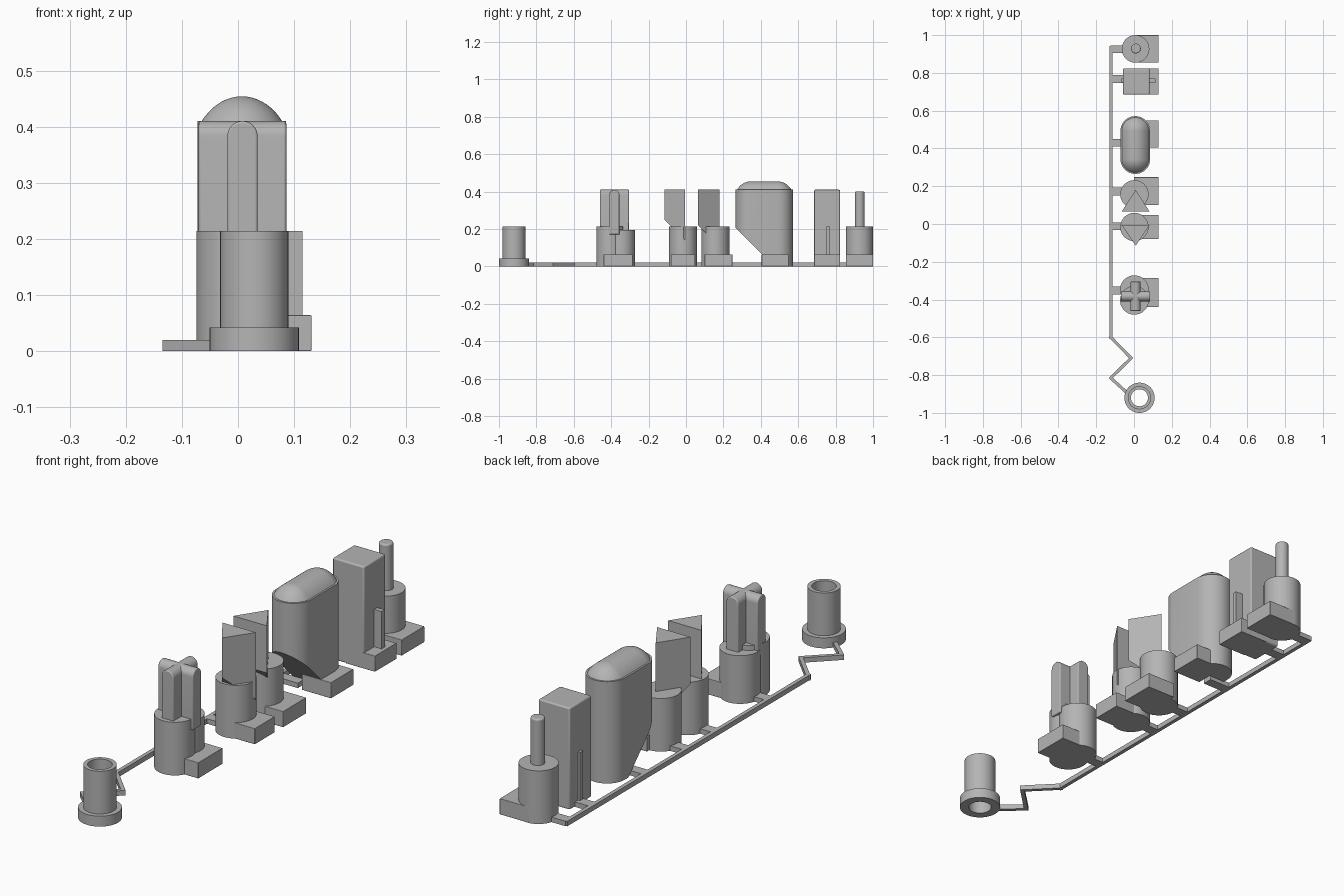
import bpy, bmesh, math
from mathutils import Vector

cube = bpy.data.objects.get("Cube")
if cube:
    bpy.data.objects.remove(cube, do_unlink=True)

grey = bpy.data.materials.new("plain_grey")
grey.use_nodes = True
colour = (0.46, 0.46, 0.46, 1)
grey.diffuse_color = colour
grey.node_tree.nodes["Principled BSDF"].inputs["Base Color"].default_value = colour


def finish(name, bm, bevel=0, smooth=True):
    bmesh.ops.recalc_face_normals(bm, faces=bm.faces)
    mesh = bpy.data.meshes.new(name)
    bm.to_mesh(mesh)
    bm.free()
    mesh.materials.append(grey)
    ob = bpy.data.objects.new(name, mesh)
    bpy.context.collection.objects.link(ob)
    if bevel:
        mod = ob.modifiers.new("soft_edges", 'BEVEL')
        mod.width, mod.segments, mod.limit_method = bevel, 3, 'ANGLE'
    if smooth:
        bpy.ops.object.select_all(action='DESELECT')
        ob.select_set(True)
        bpy.context.view_layer.objects.active = ob
        bpy.ops.object.shade_smooth_by_angle(angle=math.radians(35))
    return ob


def loft(rings, cap=True):
    """Skin a list of equal-length closed rings."""
    bm = bmesh.new()
    loops = [[bm.verts.new(p) for p in ring] for ring in rings]
    n = len(loops[0])
    for a, b in zip(loops, loops[1:]):
        for i in range(n):
            j = (i + 1) % n
            bm.faces.new((a[i], a[j], b[j], b[i]))
    if cap:
        bm.faces.new(loops[0])
        bm.faces.new(loops[-1])
    return bm


def prism(outline, z0, z1):
    return loft([[(x, y, z) for x, y in outline] for z in (z0, z1)])


def box(name, x0, x1, y0, y1, z0, z1, bevel=0):
    return finish(name, prism([(x0, y0), (x1, y0), (x1, y1), (x0, y1)], z0, z1), bevel)


def stadium(x, y, r, half=0, n=48):
    """Circle, or capsule outline stretched along y."""
    pts = []
    for i in range(n):
        a = math.tau * (i + 0.5) / n
        s = math.sin(a)
        pts.append((x + r * math.cos(a), y + r * s + math.copysign(half, s)))
    return pts


def cylinder(name, x, y, r, z0, z1, bevel=0):
    return finish(name, prism(stadium(x, y, r), z0, z1), bevel)


def cut(bm, point, normal):
    """Slice away the side the normal points to and cap the opening."""
    res = bmesh.ops.bisect_plane(bm, geom=bm.verts[:] + bm.edges[:] + bm.faces[:],
                                 plane_co=point, plane_no=normal, clear_outer=True)
    edges = [e for e in res["geom_cut"] if isinstance(e, bmesh.types.BMEdge)]
    bmesh.ops.edgeloop_fill(bm, edges=edges)


# Long connecting rail with a zigzag end
RAIL = 0.02
box("rail", -0.131, -0.115, -0.61, 0.943, 0, RAIL)
path = [Vector(p) for p in [(-0.123, -0.6), (-0.015, -0.71), (-0.123, -0.815), (-0.03, -0.9)]]
for k, (a, b) in enumerate(zip(path, path[1:])):
    d = (b - a).normalized() * 0.008
    side = Vector((-d.y, d.x))
    outline = [a - d + side, a - d - side, b + d - side, b + d + side]
    finish(f"zigzag_rail_{k + 1}", prism(outline, 0, RAIL))

# Tabs from the rail and foot blocks under each piece
stations = {"pin": (0.925, 0.855, 1.0), "box": (0.768, 0.685, 0.823),
            "capsule": (0.43, 0.405, 0.548), "rear_wedge": (0.172, 0.1, 0.248),
            "front_wedge": (-0.012, -0.08, 0.048), "cross": (-0.352, -0.44, -0.285)}
for name, (tab, y0, y1) in stations.items():
    box(name + "_tab", -0.125, -0.02, tab - 0.021, tab + 0.021, 0, RAIL)
    box(name + "_foot", 0, 0.131, y0, y1, 0, 0.064, 0.002)

# Hollow flanged cup
profile = [(0.045, 0), (0.08, 0), (0.08, 0.042), (0.061, 0.042), (0.061, 0.214), (0.045, 0.214), (0.045, 0)]
bm = loft([[(x, y, z) for x, y in stadium(0.029, -0.92, r)] for r, z in profile], cap=False)
bmesh.ops.remove_doubles(bm, verts=bm.verts, dist=0.0001)
finish("cup", bm)

# Round post with a thin pin
cylinder("pin_body", 0.008, 0.927, 0.073, 0, 0.214)
cylinder("pin", 0.01, 0.929, 0.026, 0.2, 0.4, 0.006)

# Square tower with a thin rib on both sides
box("tower", -0.058, 0.082, 0.685, 0.823, 0, 0.41, 0.006)
box("tower_rib", -0.067, 0.115, 0.75, 0.77, 0, 0.214)

# Capsule-shaped tower with an undercut front and domed top
CX, CY, R, HALF = 0.007, 0.418, 0.079, 0.074
bm = prism(stadium(CX, CY, R, HALF), 0, 0.41)
cut(bm, (0, 0.265, 0.205), (0, -1, -1))
finish("capsule_body", bm)
rings = []
for i in range(10):
    t = math.radians(38 + 51.5 * i / 9)
    r = (R - 0.006) * math.cos(t) / math.cos(math.radians(38))
    rise = (math.sin(t) - math.sin(math.radians(38))) / (1 - math.sin(math.radians(38)))
    rings.append([(x, y, 0.408 + 0.046 * rise) for x, y in stadium(CX, CY, r, HALF)])
finish("capsule_dome", loft(rings))

# Two round posts carrying triangular prisms with slanted undersides
wedges = [("rear", 0.157, [(-0.066, 0.065), (0.083, 0.065), (0.009, 0.18)], 0.22),
          ("front", -0.016, [(-0.066, -0.005), (0.009, -0.115), (0.083, -0.005)], 0.25)]
for name, y, outline, low in wedges:
    cylinder(name + "_wedge_body", 0.002, y, 0.075, 0, 0.214)
    bm = prism(outline, 0.12, 0.41)
    cut(bm, (0, min(p[1] for p in outline), low), (0, -1, -1))
    finish(name + "_wedge", bm, smooth=False)

# Double round post with a round-topped cross
cylinder("cross_body_front", 0.002, -0.404, 0.076, 0, 0.214)
cylinder("cross_body_back", 0.002, -0.348, 0.076, 0, 0.194)
W, L, TOP = 0.027, 0.078, 0.41
arch = [(-W, 0.17)] + [(-W * math.cos(math.pi * i / 16), TOP - W + W * math.sin(math.pi * i / 16))
                       for i in range(17)] + [(W, 0.17)]
for name, along_x in (("cross_arm_side", True), ("cross_arm_long", False)):
    ends = []
    for e in (-L, L):
        ends.append([(0.008 + (e if along_x else u), -0.383 + (u if along_x else e), z) for u, z in arch])
    finish(name, loft(ends), 0.004)
